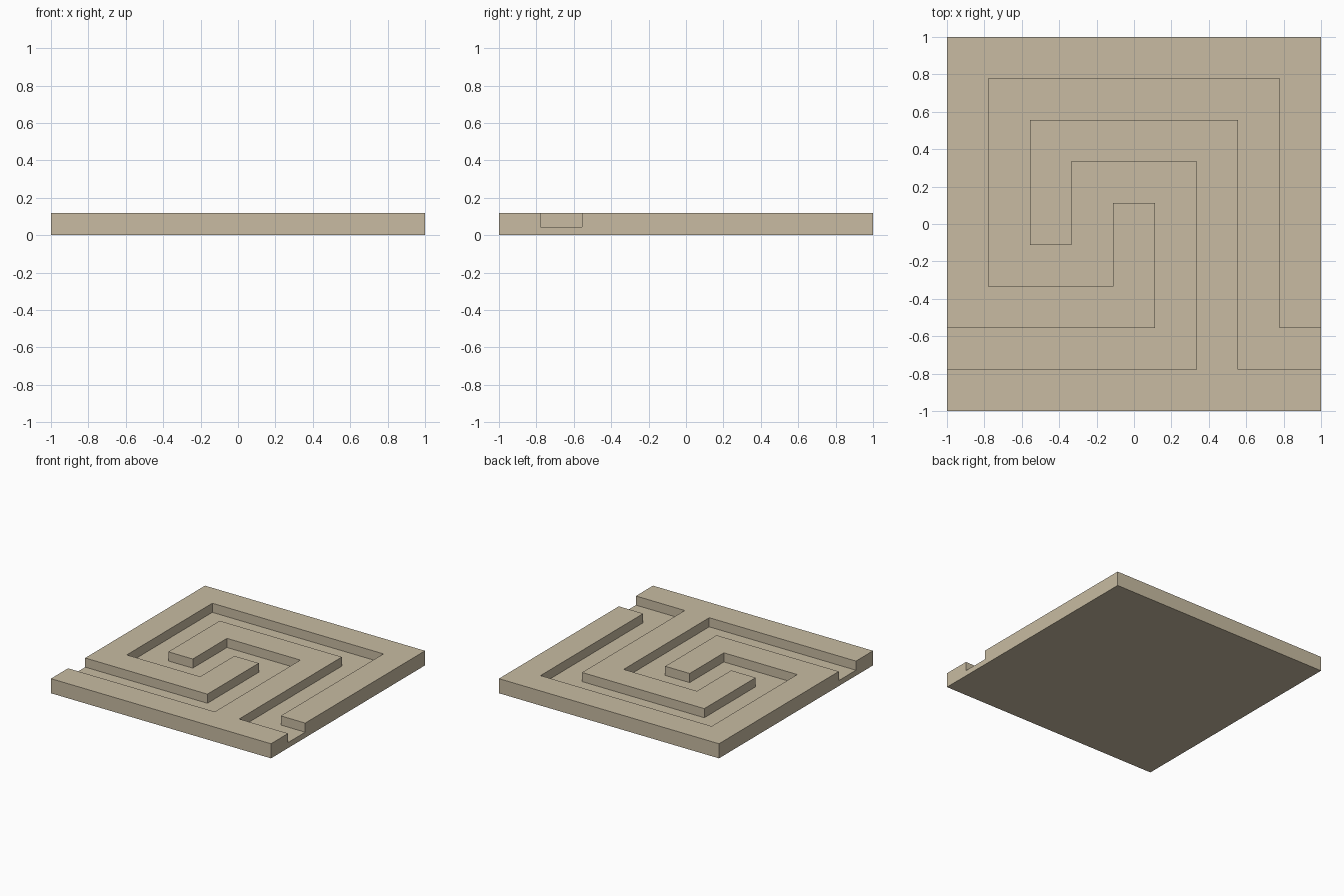
import bpy, bmesh

if "Cube" in bpy.data.objects:
    bpy.data.objects.remove(bpy.data.objects["Cube"])

CELL = 2 / 9           # the pattern sits on a 9 x 9 grid
HEIGHT, FLOOR = 0.12, 0.045

stone = bpy.data.materials.new("warm sandstone")
stone.diffuse_color = (0.58, 0.50, 0.36, 1)
stone.use_nodes = True
stone.node_tree.nodes["Principled BSDF"].inputs["Base Color"].default_value = stone.diffuse_color


def prism(name, outline, z0, z1):
    """Extrude an outline given in grid cells from z0 to z1."""
    bm = bmesh.new()
    face = bm.faces.new([bm.verts.new((x * CELL - 1, y * CELL - 1, z0)) for x, y in outline])
    top = bmesh.ops.extrude_face_region(bm, geom=[face])["geom"]
    bmesh.ops.translate(bm, vec=(0, 0, z1 - z0),
                        verts=[v for v in top if isinstance(v, bmesh.types.BMVert)])
    bmesh.ops.recalc_face_normals(bm, faces=bm.faces)
    mesh = bpy.data.meshes.new(name)
    bm.to_mesh(mesh)
    bm.free()
    mesh.materials.append(stone)
    obj = bpy.data.objects.new(name, mesh)
    bpy.context.collection.objects.link(obj)
    return obj


# square slab
tile = prism("key_pattern_tile", [(0, 0), (9, 0), (9, 9), (0, 9)], 0, HEIGHT)

# meander channel: its two walls, running from the left edge to the right edge
lower_wall = [(-1, 1), (6, 1), (6, 6), (3, 6), (3, 4), (2, 4), (2, 7), (7, 7), (7, 1), (10, 1)]
upper_wall = [(-1, 2), (5, 2), (5, 5), (4, 5), (4, 3), (1, 3), (1, 8), (8, 8), (8, 2), (10, 2)]
groove = prism("groove_cutter", lower_wall + upper_wall[::-1], FLOOR, HEIGHT + 0.1)
groove.hide_render = True

# carve the channel, then discard the cutter
cut = tile.modifiers.new("carve groove", "BOOLEAN")
cut.operation = "DIFFERENCE"
cut.solver = "EXACT"
cut.object = groove
bpy.context.view_layer.objects.active = tile
tile.select_set(True)
bpy.ops.object.modifier_apply(modifier=cut.name)
bpy.data.objects.remove(groove)
